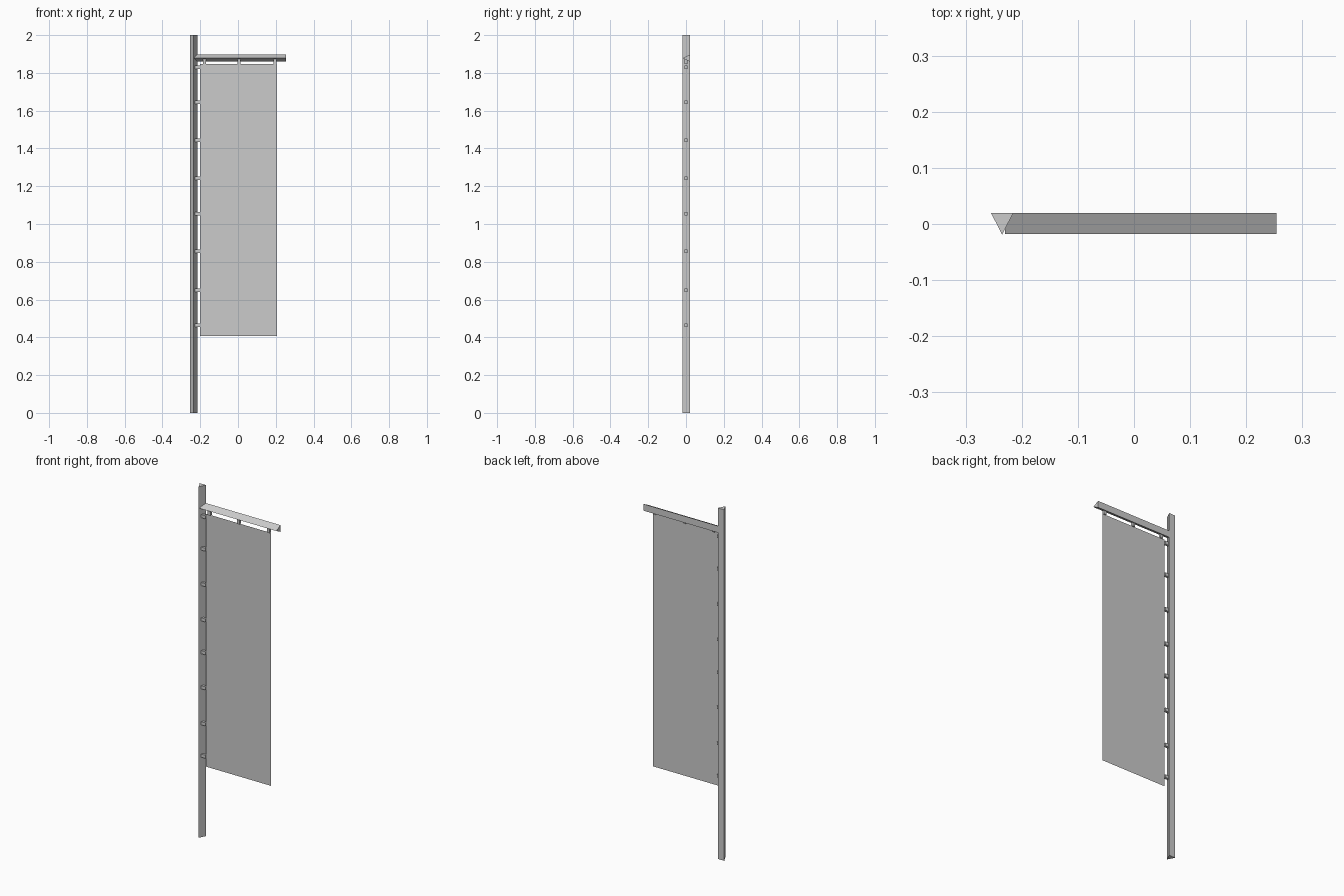
import bpy
from mathutils import Vector

if "Cube" in bpy.data.objects:
    bpy.data.objects.remove(bpy.data.objects["Cube"])


def mesh_object(name, verts, faces):
    mesh = bpy.data.meshes.new(name)
    mesh.from_pydata(verts, [], faces)
    mesh.update()
    obj = bpy.data.objects.new(name, mesh)
    bpy.context.collection.objects.link(obj)
    return obj


def prism(name, profile, sweep):
    """Extrude a closed 3D profile along the sweep vector."""
    n = len(profile)
    base = [Vector(p) for p in profile]
    verts = base + [p + Vector(sweep) for p in base]
    faces = [tuple(reversed(range(n))), tuple(range(n, 2 * n))]
    faces += [(i, (i + 1) % n, n + (i + 1) % n, n + i) for i in range(n)]
    return prism_fix(mesh_object(name, verts, faces))


def prism_fix(obj):
    # outward normals
    import bmesh
    bm = bmesh.new()
    bm.from_mesh(obj.data)
    bmesh.ops.recalc_face_normals(bm, faces=bm.faces)
    bm.to_mesh(obj.data)
    bm.free()
    return obj


def box(name, lo, hi):
    (x0, y0, z0), (x1, y1, z1) = lo, hi
    return prism(name, [(x0, y0, z0), (x1, y0, z0), (x1, y1, z0), (x0, y1, z0)],
                 (0, 0, z1 - z0))


# Three-sided upright pole
prism("pole", [(-0.255, 0.02, 0), (-0.235, -0.019, 0), (-0.215, 0.02, 0)], (0, 0, 2))

# Three-sided crossbar, running into the pole
prism("crossbar", [(-0.23, -0.018, 1.878), (-0.23, 0.02, 1.897), (-0.23, 0.02, 1.859)],
      (0.484, 0, 0))

# Flat hanging cloth
mesh_object("banner_cloth",
            [(-0.202, 0, 0.407), (0.207, 0, 0.407), (0.207, 0, 1.848), (-0.202, 0, 1.848)],
            [(0, 1, 2, 3)])

# Ties along the pole
for z in (1.83, 1.645, 1.443, 1.242, 1.055, 0.855, 0.65, 0.465):
    box("side_tie", (-0.23, -0.007, z - 0.009), (-0.201, 0.007, z + 0.009))

# Ties below the crossbar
for x in (-0.178, 0.006, 0.195):
    box("top_tie", (x - 0.008, -0.007, 1.847), (x + 0.008, 0.007, 1.875))
